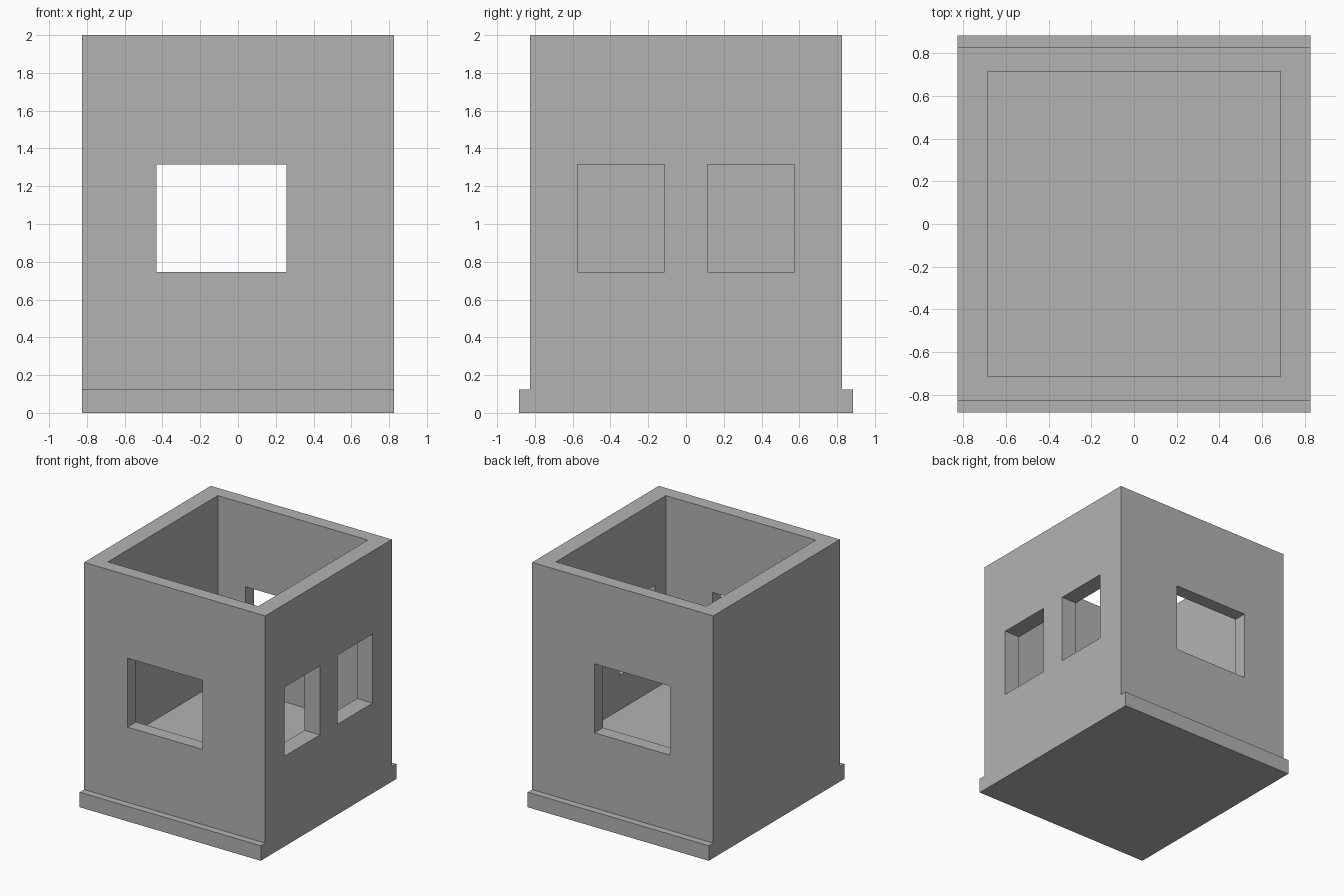
import bpy
import bmesh
from mathutils import Matrix, Vector

default = bpy.data.objects.get("Cube")
if default:
    bpy.data.objects.remove(default, do_unlink=True)

HALF = 0.827          # outer half width of the walls
PLINTH_Y = 0.884      # plinth half depth
PLINTH_Z = 0.124
TOP = 2.0
INNER_X, INNER_Y = 0.686, 0.716
FLOOR_Z = 0.46
SILL, HEAD = 0.745, 1.315

grey = bpy.data.materials.new("plain grey")
grey.use_nodes = True
colour = (0.45, 0.45, 0.45, 1)
grey.diffuse_color = colour
grey.node_tree.nodes["Principled BSDF"].inputs["Base Color"].default_value = colour


def add_object(name, bm):
    bmesh.ops.recalc_face_normals(bm, faces=bm.faces)
    mesh = bpy.data.meshes.new(name)
    bm.to_mesh(mesh)
    bm.free()
    mesh.materials.append(grey)
    obj = bpy.data.objects.new(name, mesh)
    bpy.context.collection.objects.link(obj)
    return obj


def box(name, low, high):
    low, high = Vector(low), Vector(high)
    bm = bmesh.new()
    place = Matrix.Translation((low + high) / 2) @ Matrix.Diagonal((*(high - low), 1))
    bmesh.ops.create_cube(bm, size=1, matrix=place)
    return add_object(name, bm)


def cut(target, cutter):
    mod = target.modifiers.new(cutter.name, 'BOOLEAN')
    mod.operation = 'DIFFERENCE'
    mod.solver = 'EXACT'
    mod.object = cutter
    bpy.context.view_layer.objects.active = target
    bpy.ops.object.modifier_apply(modifier=mod.name)
    bpy.data.objects.remove(cutter, do_unlink=True)


# Wall block with stepped plinth: side profile extruded across the width
half_profile = [(PLINTH_Y, 0), (PLINTH_Y, PLINTH_Z), (HALF, PLINTH_Z), (HALF, TOP)]
profile = half_profile + [(-y, z) for y, z in reversed(half_profile)]
bm = bmesh.new()
side = bm.faces.new([bm.verts.new((-HALF, y, z)) for y, z in profile])
extruded = bmesh.ops.extrude_face_region(bm, geom=[side])
moved = [v for v in extruded["geom"] if isinstance(v, bmesh.types.BMVert)]
bmesh.ops.translate(bm, verts=moved, vec=(2 * HALF, 0, 0))
walls = add_object("building_walls", bm)

# Open room above the raised floor
cut(walls, box("room_cutter", (-INNER_X, -INNER_Y, FLOOR_Z), (INNER_X, INNER_Y, TOP + 0.2)))

# Wide window through the front and back walls
cut(walls, box("front_back_window_cutter", (-0.431, -1, SILL), (0.257, 1, HEAD)))

# Pair of windows in the left wall only
for name, y0, y1 in (("front", -0.575, -0.114), ("rear", 0.114, 0.575)):
    cut(walls, box(name + "_side_window_cutter", (0.5, y0, SILL), (1, y1, HEAD)))
